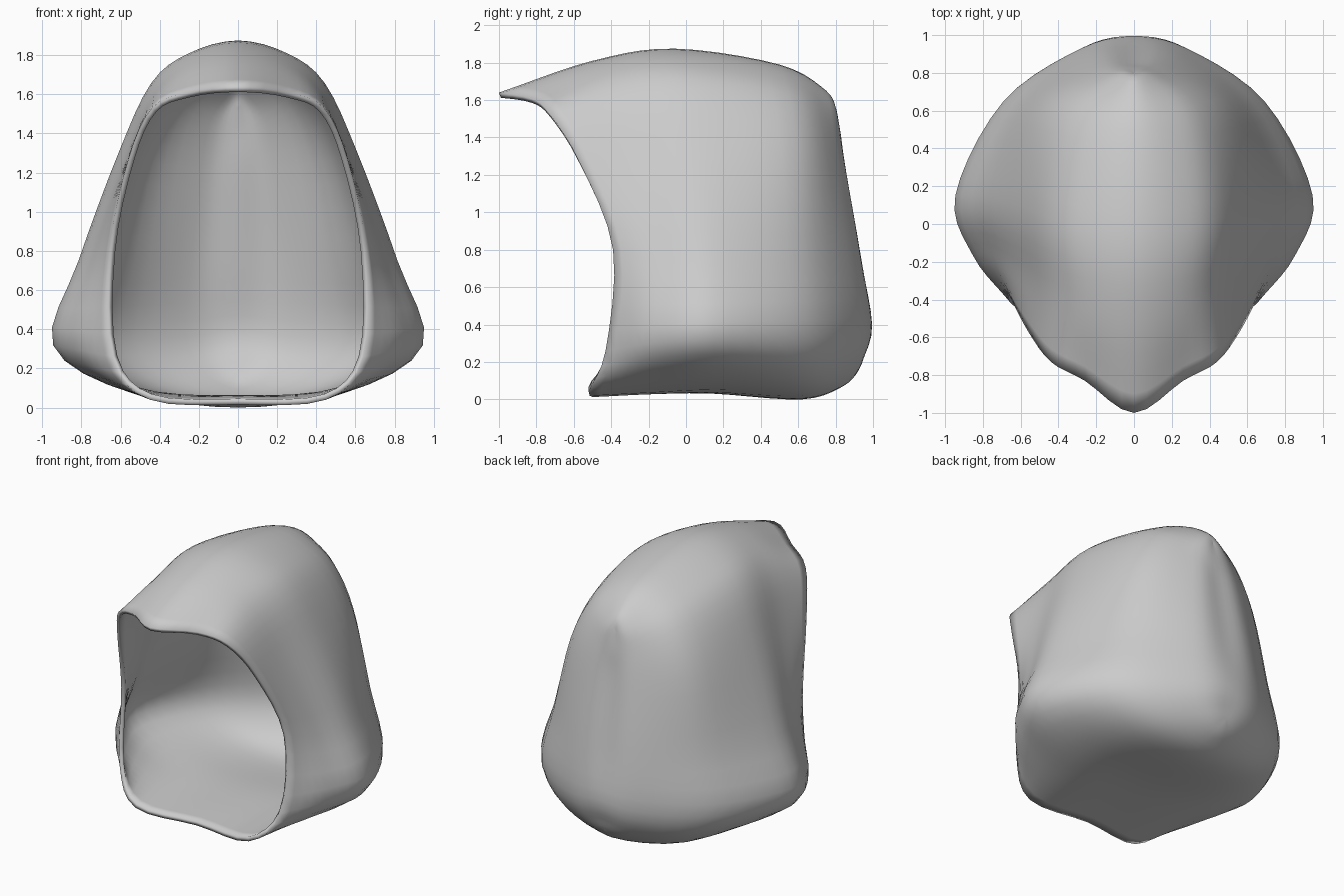
import bpy, bmesh
from mathutils import Vector as V

if "Cube" in bpy.data.objects:
    bpy.data.objects.remove(bpy.data.objects["Cube"])

# Half cross-sections of the hood, each from top centre to bottom centre
opening = [(0, -1, 1.64), (.26, -.83, 1.61), (.44, -.73, 1.53), (.56, -.57, 1.27),
           (.655, -.39, .8), (.64, -.43, .26), (.45, -.52, .04), (0, -.47, .015)]
body = [
    [(0, -.5, 1.81), (.25, -.45, 1.75), (.43, -.38, 1.6), (.57, -.28, 1.28),
     (.75, -.16, .75), (.84, -.18, .3), (.5, -.2, .06), (0, -.15, .03)],
    [(0, -.06, 1.875), (.25, -.03, 1.81), (.44, .03, 1.66), (.61, .1, 1.3),
     (.81, .15, .75), (.94, .15, .32), (.55, .15, .08), (0, .15, .03)],
    [(0, .5, 1.79), (.19, .52, 1.73), (.36, .56, 1.58), (.5, .6, 1.27),
     (.61, .63, .75), (.69, .65, .33), (.45, .64, .08), (0, .62, .0)],
    [(0, .75, 1.65), (.09, .77, 1.58), (.16, .785, 1.46), (.2, .83, 1.22),
     (.25, .9, .75), (.28, .93, .36), (.18, .89, .16), (0, .84, .07)],
]
seam = [(0, .8, 1.55), (0, .81, 1.51), (0, .83, 1.4), (0, .855, 1.2),
        (0, .935, .75), (0, .995, .4), (0, .95, .22), (0, .92, .15)]


def flip(p):
    return V((-p.x, p.y, p.z))


def spline(pts, before, after, steps):
    """Smooth curve through pts, with one guide point beyond each end."""
    p = [before] + pts + [after]
    out = []
    for i in range(1, len(p) - 2):
        a, b, c, d = p[i - 1:i + 3]
        for k in range(steps):
            t = k / steps
            out.append(0.5 * (2 * b + (c - a) * t + (2 * a - 5 * b + 4 * c - d) * t * t
                              + (3 * b - a - 3 * c + d) * t ** 3))
    return out + [pts[-1].copy()]


# Loft the right half: round each section, then run front to back
sections = []
for ring in [opening] + body + [seam]:
    r = [V(p) for p in ring]
    if ring is seam:
        sections.append(spline(r, r[0] * 2 - r[1], r[-1] * 2 - r[-2], 4))
    else:
        sections.append(spline(r, flip(r[1]), flip(r[-2]), 4))
lines = []
for line in zip(*sections):
    line = list(line)
    lines.append(spline(line, line[0] * 2 - line[1], flip(line[-2]), 5))

bm = bmesh.new()
grid = [[bm.verts.new(p) for p in line] for line in lines]
for a, b in zip(grid, grid[1:]):
    for i in range(len(a) - 1):
        bm.faces.new((a[i], b[i], b[i + 1], a[i + 1]))
# Put the centre line exactly on the mirror plane
for v in grid[0] + grid[-1] + [line[-1] for line in grid]:
    v.co.x = 0
bmesh.ops.remove_doubles(bm, verts=bm.verts, dist=0.0005)
bmesh.ops.recalc_face_normals(bm, faces=bm.faces)
side = max(bm.faces, key=lambda f: f.calc_center_median().x)
if side.normal.x < 0:
    bmesh.ops.reverse_faces(bm, faces=bm.faces)
mesh = bpy.data.meshes.new("hood_shell")
bm.to_mesh(mesh)
bm.free()

hood = bpy.data.objects.new("hood_shell", mesh)
bpy.context.collection.objects.link(hood)
grey = bpy.data.materials.new("light grey")
grey.diffuse_color = (0.6, 0.6, 0.6, 1)
grey.use_nodes = True
grey.node_tree.nodes["Principled BSDF"].inputs["Base Color"].default_value = grey.diffuse_color
mesh.materials.append(grey)

# Mirror to the left half, then give the shell a wall
mirror = hood.modifiers.new("mirror", 'MIRROR')
mirror.merge_threshold = 0.002
wall = hood.modifiers.new("wall", 'SOLIDIFY')
wall.thickness = 0.03
wall.offset = -1

bpy.context.view_layer.objects.active = hood
hood.select_set(True)
bpy.ops.object.shade_smooth_by_angle(angle=0.7)
